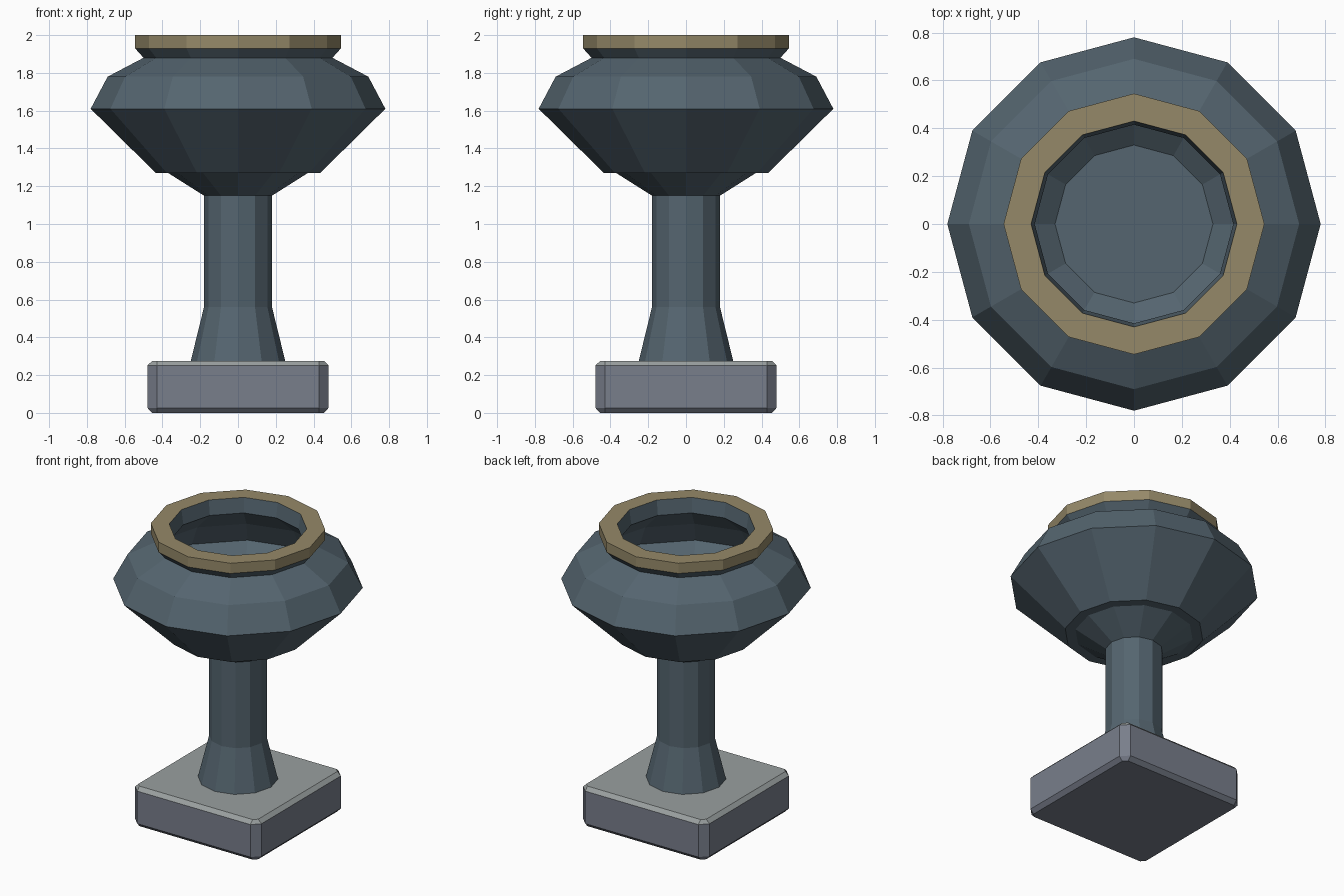
import bpy, bmesh, math

if "Cube" in bpy.data.objects:
    bpy.data.objects.remove(bpy.data.objects["Cube"])

SIDES = 12


def material(name, rgb):
    m = bpy.data.materials.new(name)
    m.diffuse_color = (*rgb, 1)
    m.use_nodes = True
    m.node_tree.nodes["Principled BSDF"].inputs["Base Color"].default_value = m.diffuse_color
    return m


slate = material("slate", (0.09, 0.13, 0.16))
gold = material("gold", (0.30, 0.25, 0.14))
stone = material("stone", (0.19, 0.21, 0.26))
pale = material("pale_stone", (0.32, 0.35, 0.35))


def circle(r, z):
    step = math.tau / SIDES
    return [(r * math.cos(i * step), r * math.sin(i * step), z) for i in range(SIDES)]


def chamfered_square(h, z, c=0.43):
    pts = [(h, -c), (h, c), (c, h), (-c, h), (-h, c), (-h, -c), (-c, -h), (c, -h)]
    return [(x, y, z) for x, y in pts]


def loft(name, rings, mat, cap_start=False, cap_end=False):
    """Skin a stack of counter-clockwise rings with flat faces."""
    bm = bmesh.new()
    vs = [[bm.verts.new(p) for p in ring] for ring in rings]
    n = len(rings[0])
    for a, b in zip(vs, vs[1:]):
        for i in range(n):
            j = (i + 1) % n
            bm.faces.new((a[i], a[j], b[j], b[i]))
    if cap_start:
        bm.faces.new(vs[0][::-1])
    if cap_end:
        bm.faces.new(vs[-1])
    bm.normal_update()
    me = bpy.data.meshes.new(name)
    bm.to_mesh(me)
    bm.free()
    me.materials.append(mat)
    ob = bpy.data.objects.new(name, me)
    bpy.context.collection.objects.link(ob)
    return ob


# Square plinth with chamfered edges and a paler top
plinth = loft("plinth", [chamfered_square(h, z) for h, z in
              ((0.455, 0), (0.48, 0.027), (0.48, 0.25), (0.455, 0.275))],
              stone, True, True)
plinth.data.materials.append(pale)
for f in plinth.data.polygons:
    if f.normal.z > 0.3:
        f.material_index = 1

# Stem, bowl outside, then the hollow inside down to its floor
profile = [(0.25, 0.275), (0.18, 0.56), (0.18, 1.15), (0.37, 1.27), (0.435, 1.27),
           (0.78, 1.61), (0.69, 1.78), (0.50, 1.88), (0.545, 1.93)]
inside = [(0.43, 2.0), (0.415, 1.90), (0.60, 1.74), (0.68, 1.59), (0.33, 1.32)]
loft("stem_and_bowl", [circle(r, z) for r, z in profile], slate, cap_start=True)
loft("bowl_inside", [circle(r, z) for r, z in inside], slate, cap_end=True)

# Gold lip joining the outside to the inside
loft("lip", [circle(r, z) for r, z in ((0.545, 1.93), (0.545, 2.0), (0.43, 2.0))], gold)
